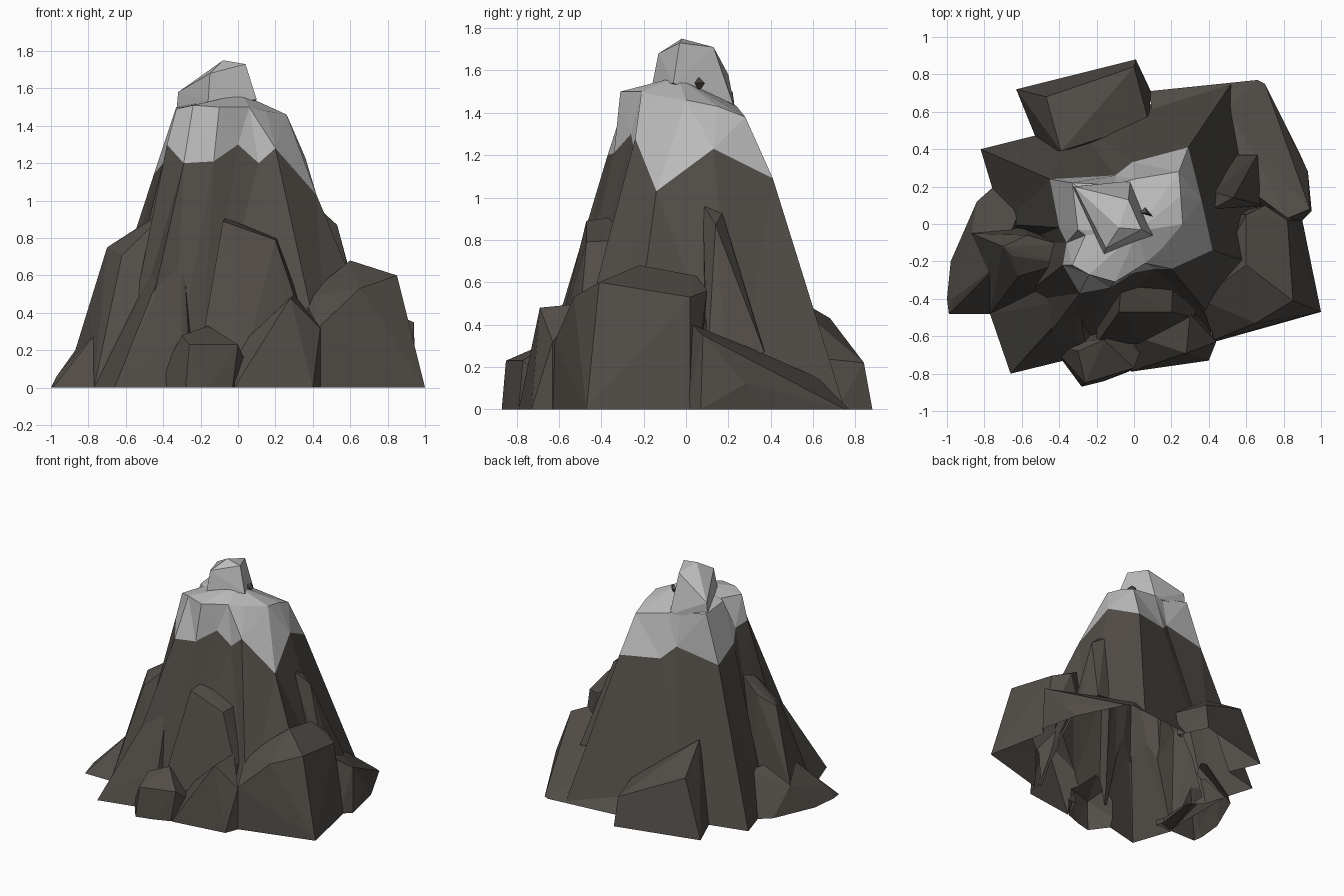
import bpy
import bmesh

default = bpy.data.objects.get("Cube")
if default:
    bpy.data.objects.remove(default, do_unlink=True)


def make_material(name, colour):
    mat = bpy.data.materials.new(name)
    mat.use_nodes = True
    mat.diffuse_color = (*colour, 1)
    mat.node_tree.nodes["Principled BSDF"].inputs["Base Color"].default_value = (*colour, 1)
    return mat


STONE, SNOW = range(2)
materials = [make_material("brown stone", (.085, .075, .065)),
             make_material("grey snow", (.5, .5, .5))]

boulders = bpy.data.collections.new("boulders")
bpy.context.scene.collection.children.link(boulders)


def finish(name, bm, collection):
    """Turn a closed bmesh into a flat shaded object."""
    bmesh.ops.recalc_face_normals(bm, faces=bm.faces)
    mesh = bpy.data.meshes.new(name)
    bm.to_mesh(mesh)
    bm.free()
    for mat in materials:
        mesh.materials.append(mat)
    obj = bpy.data.objects.new(name, mesh)
    collection.objects.link(obj)
    return obj


def rock(name, corners, colour=STONE):
    """A faceted boulder: the convex hull of its corners."""
    bm = bmesh.new()
    for corner in corners:
        bm.verts.new(corner)
    hull = bmesh.ops.convex_hull(bm, input=bm.verts)
    loose = {g for key in ("geom_interior", "geom_unused") for g in hull[key]
             if isinstance(g, bmesh.types.BMVert)}
    bmesh.ops.delete(bm, geom=list(loose), context='VERTS')
    for face in bm.faces:
        face.material_index = colour
    finish(name, bm, boulders)


# Main peak: ridges and gullies, each from snow shoulder to snow line to foot
shoulder = [(.26, 0, 1.46), (.25, .15, 1.43), (.24, .28, 1.38), (0, .24, 1.43),
            (-.1, .21, 1.45), (-.33, .22, 1.5), (-.3, -.03, 1.5), (-.26, -.06, 1.5),
            (-.33, -.22, 1.49), (-.24, -.27, 1.51), (-.1, -.31, 1.5), (-.02, -.26, 1.5),
            (.06, -.21, 1.5), (.15, -.13, 1.48)]
snow_line = [(.42, -.14, 1.03), (.36, .13, 1.23), (.29, .41, 1.09), (-.01, .33, 1.11),
             (-.1, .26, 1.2), (-.45, .24, 1.14), (-.4, -.02, 1.2), (-.36, -.1, 1.28),
             (-.38, -.22, 1.3), (-.29, -.37, 1.2), (-.13, -.34, 1.21), (0, -.26, 1.3),
             (.11, -.24, 1.2), (.2, -.24, 1.28)]
foot = [(.85, -.28), (.68, .24), (.52, .75), (-.15, .58), (-.3, .53), (-.82, .4),
        (-.7, 0), (-.6, -.1), (-.64, -.42), (-.56, -.73), (-.35, -.65), (-.2, -.6),
        (.2, -.58), (.48, -.58)]

bm = bmesh.new()
rings = [[bm.verts.new(p) for p in ring]
         for ring in (shoulder, snow_line, [(x, y, 0) for x, y in foot])]
summit = bm.verts.new((.02, -.04, 1.57))
bm.faces.new(rings[-1])
count = len(foot)
for i in range(count):
    j = (i + 1) % count
    bm.faces.new((summit, rings[0][i], rings[0][j])).material_index = SNOW
    for level, colour in enumerate((SNOW, STONE)):
        upper, lower = rings[level], rings[level + 1]
        bm.faces.new((upper[i], lower[i], lower[j], upper[j])).material_index = colour
bmesh.ops.triangulate(bm, faces=bm.faces)
mountain = finish("mountain", bm, bpy.context.scene.collection)

# Snowy spire on the summit
rock("summit_spire", [(-.16, -.16, 1.53), (.1, -.06, 1.54), (-.15, -.13, 1.68),
                      (.04, -.03, 1.73), (-.08, -.02, 1.75), (-.03, .13, 1.71),
                      (-.32, .2, 1.58), (-.33, .2, 1.47), (-.02, .23, 1.42)], SNOW)

# Left side
rock("left_low_rock", [(-1, -.4, 0), (-.98, -.2, 0), (-.99, -.48, 0), (-.75, -.48, 0),
                       (-.84, .12, 0), (-.75, .2, 0), (-.87, -.05, .2),
                       (-.73, -.22, .33), (-.6, .1, .3), (-.97, -.4, .06)])
rock("left_pillar", [(-.87, -.05, .2), (-.7, -.12, .75), (-.65, -.17, .77),
                     (-.57, -.06, .83), (-.39, -.11, .95), (-.38, -.21, .94),
                     (-.62, -.28, .71), (-.74, -.25, .36), (-.77, -.48, 0),
                     (-.4, -.5, .1), (-.6, 0, 0)])

# Front
rock("front_left_ridge", [(-.77, -.48, 0), (-.66, -.8, 0), (-.25, -.7, 0),
                          (-.41, -.55, .57), (-.3, -.4, .9), (-.55, -.36, .45),
                          (-.3, -.63, .27), (-.2, -.5, 0)])
rock("front_pillar", [(-.08, -.47, .89), (-.07, -.33, .91), (.2, -.47, .79),
                      (.21, -.3, .8), (.32, -.5, .43), (.35, -.4, .42),
                      (-.2, -.64, .2), (.05, -.64, .2), (-.2, -.4, .2),
                      (-.2, -.64, 0), (.3, -.6, 0), (.3, -.3, 0)])
rock("front_low_rock", [(-.28, -.87, 0), (-.16, -.84, 0), (-.03, -.79, 0),
                        (-.26, -.85, .23), (0, -.77, .23), (-.3, -.68, .28),
                        (-.16, -.62, .33), (-.45, -.64, 0), (.1, -.5, 0)])
rock("front_right_rock", [(-.02, -.79, 0), (.4, -.73, 0), (.44, -.63, 0),
                          (.44, -.63, .32), (.28, -.69, .48), (.3, -.48, .5),
                          (0, -.6, .22), (.3, -.4, 0)])

# Right side
rock("right_boulder", [(1, -.47, 0), (.9, .02, 0), (.85, -.41, .6), (.82, .02, .53),
                       (.6, -.22, .68), (.6, .05, .63), (.7, .1, .56), (.65, -.53, .53),
                       (.54, -.58, 0), (.43, -.62, .32), (.43, -.63, 0),
                       (.35, -.4, .48), (.5, .05, 0)])
rock("right_spur", [(.42, .08, .97), (.43, .17, .93), (.53, .14, .87), (.66, .37, .27),
                    (.54, .37, .28), (.67, .18, .35), (.5, .08, .3), (.7, .1, .2)])

# Back
rock("back_right_slab", [(.66, .77, 0), (.7, .75, 0), (.88, .39, 0), (.95, .07, 0),
                         (.08, .71, 0), (.93, .28, .12), (.82, .03, .4),
                         (.94, .08, .35), (.65, .35, .27), (.5, .62, .15),
                         (.1, .58, .15), (.5, .1, 0), (.88, 0, 0)])
rock("back_block", [(-.63, .72, 0), (.01, .88, 0), (0, .84, .22), (-.47, .68, .43),
                    (-.39, .39, .6), (.08, .54, .25), (.09, .71, 0), (-.5, .4, 0),
                    (.05, .5, 0)])

# Pebble poking through the snow
rock("snow_pebble", [(.03, .06, 1.54), (.1, .04, 1.54), (.06, .09, 1.54),
                     (.07, .06, 1.57), (.06, .06, 1.5)])

# Fuse the boulders with the peak into one shell
fuse = mountain.modifiers.new("fuse boulders", 'BOOLEAN')
fuse.operation = 'UNION'
fuse.solver = 'EXACT'
fuse.operand_type = 'COLLECTION'
fuse.collection = boulders
depsgraph = bpy.context.evaluated_depsgraph_get()
shell = bpy.data.meshes.new_from_object(mountain.evaluated_get(depsgraph))
mountain.modifiers.clear()
mountain.data = shell
for part in list(boulders.objects):
    bpy.data.objects.remove(part, do_unlink=True)
bpy.data.collections.remove(boulders)

# Merge flat facets and open the shell at the ground
bm = bmesh.new()
bm.from_mesh(shell)
ground = [f for f in bm.faces if all(v.co.z < .001 for v in f.verts)]
bmesh.ops.delete(bm, geom=ground, context='FACES')
bmesh.ops.dissolve_limit(bm, angle_limit=.03, verts=bm.verts, edges=bm.edges,
                         delimit={'MATERIAL'})
bm.to_mesh(shell)
bm.free()
